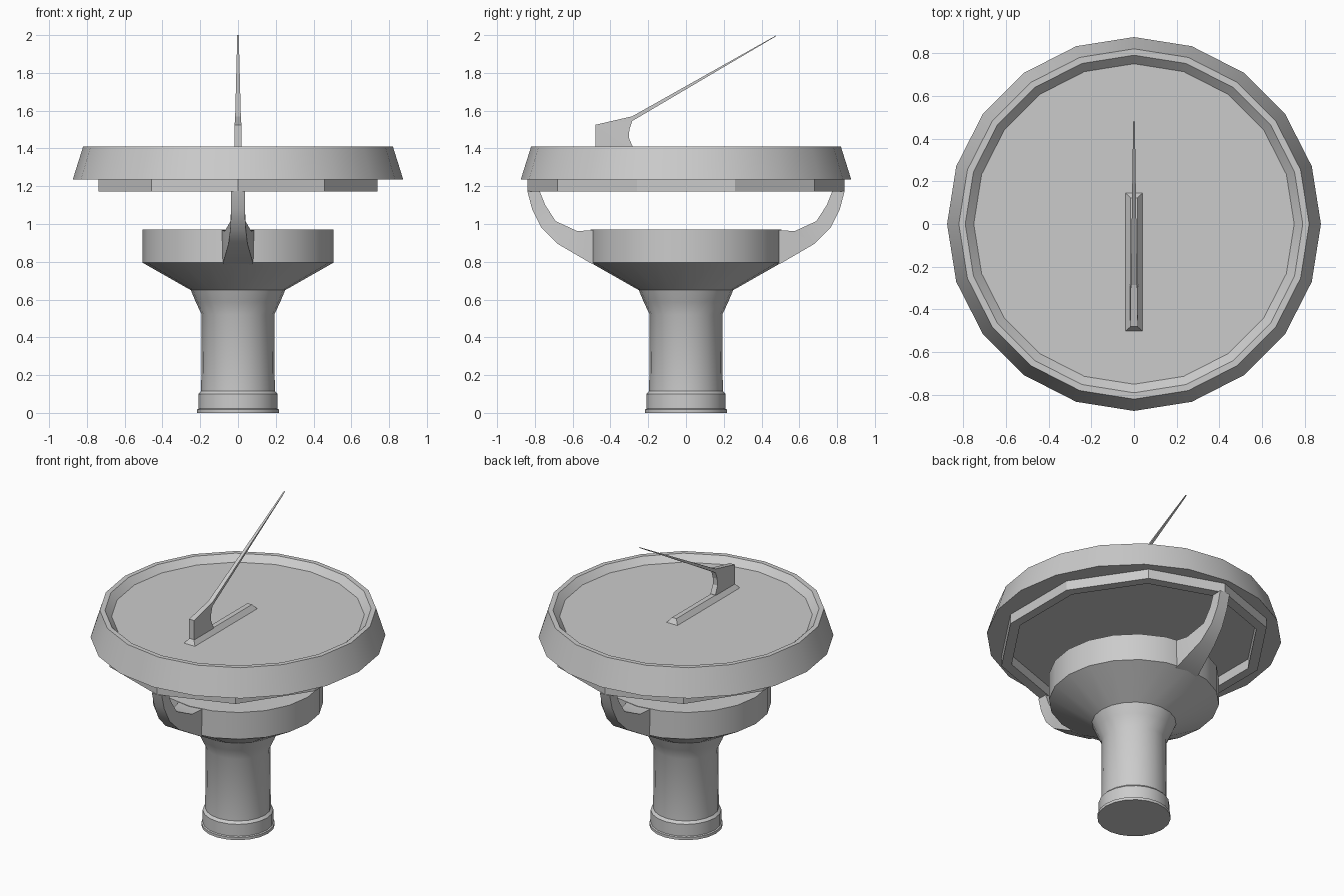
import bpy, bmesh, math

if "Cube" in bpy.data.objects:
    bpy.data.objects.remove(bpy.data.objects["Cube"])


def finish(name, bm, smooth=None):
    bmesh.ops.recalc_face_normals(bm, faces=bm.faces)
    mesh = bpy.data.meshes.new(name)
    bm.to_mesh(mesh)
    bm.free()
    ob = bpy.data.objects.new(name, mesh)
    bpy.context.collection.objects.link(ob)
    if smooth:
        bpy.ops.object.select_all(action='DESELECT')
        ob.select_set(True)
        bpy.context.view_layer.objects.active = ob
        bpy.ops.object.shade_smooth_by_angle(angle=math.radians(smooth))
    return ob


def skin(bm, loops, caps=True, closed=False):
    """Bridge successive vertex loops with quads."""
    n = len(loops[0])
    rings = [[bm.verts.new(p) for p in lp] for lp in loops]
    pairs = list(zip(rings, rings[1:]))
    if closed:
        pairs.append((rings[-1], rings[0]))
    for a, b in pairs:
        for i in range(n):
            j = (i + 1) % n
            bm.faces.new((a[i], a[j], b[j], b[i]))
    if caps and not closed:
        bm.faces.new(rings[0])
        bm.faces.new(rings[-1])


def lathe(name, profile, sides, smooth=None, closed=False, sx=1.0, start=0.0):
    bm = bmesh.new()
    ang = [start + 2 * math.pi * i / sides for i in range(sides)]
    skin(bm, [[(r * sx * math.cos(a), r * math.sin(a), z) for a in ang]
              for r, z in profile], closed=closed)
    return finish(name, bm, smooth)


# Pedestal: foot, column and flared bowl
lathe("pedestal", [(.218, 0), (.218, .018), (.21, .022), (.21, .10), (.195, .115),
                   (.192, .52), (.225, .59), (.25, .65), (.505, .795), (.505, .97)],
      20, smooth=35)

# Dial plate with shallow recessed face
lathe("dial", [(.875, 1.235), (.82, 1.41), (.79, 1.41), (.75, 1.37)], 20, smooth=25)

# Hollow support ring beneath the dial, slightly narrower sideways
lathe("support_ring", [(.84, 1.172), (.84, 1.24), (.775, 1.24), (.775, 1.172)],
      10, closed=True, sx=.925, start=math.pi / 2)

# Curved arms: outer (y, z, half width) paired with inner (y, z, half width)
ARM = [((.84, 1.175, .036), (.775, 1.175, .036)),
       ((.815, 1.08, .036), (.745, 1.10, .036)),
       ((.765, .98, .040), (.69, 1.015, .040)),
       ((.68, .895, .050), (.575, .962, .070)),
       ((.50, .79, .080), (.49, .968, .085)),
       ((.44, .78, .080), (.44, .962, .085))]
for side, name in ((-1, "front_arm"), (1, "back_arm")):
    bm = bmesh.new()
    skin(bm, [[(-o[2], side * o[0], o[1]), (o[2], side * o[0], o[1]),
               (i[2], side * i[0], i[1]), (-i[2], side * i[0], i[1])] for o, i in ARM])
    finish(name, bm, smooth=30)

# Bevelled foot strip of the pointer
bm = bmesh.new()
skin(bm, [[(-w, y0, z), (w, y0, z), (w, y1, z), (-w, y1, z)]
          for w, y0, y1, z in ((.043, -.505, .148, 1.365), (.016, -.48, .122, 1.40))])
finish("pointer_foot", bm)

# Pointer blade: side profile (y, z, half width)
BLADE = [(-.48, 1.39, .018), (-.48, 1.525, .018), (-.285, 1.57, .015),
         (.48, 2.0, .004), (.475, 1.993, .004), (-.285, 1.545, .015),
         (-.30, 1.50, .016), (-.302, 1.455, .017), (-.28, 1.405, .018), (-.28, 1.39, .018)]
bm = bmesh.new()
skin(bm, [[(s * w, y, z) for y, z, w in BLADE] for s in (-1, 1)])
bmesh.ops.triangulate(bm, faces=[f for f in bm.faces if len(f.verts) > 4])
finish("pointer_blade", bm)
